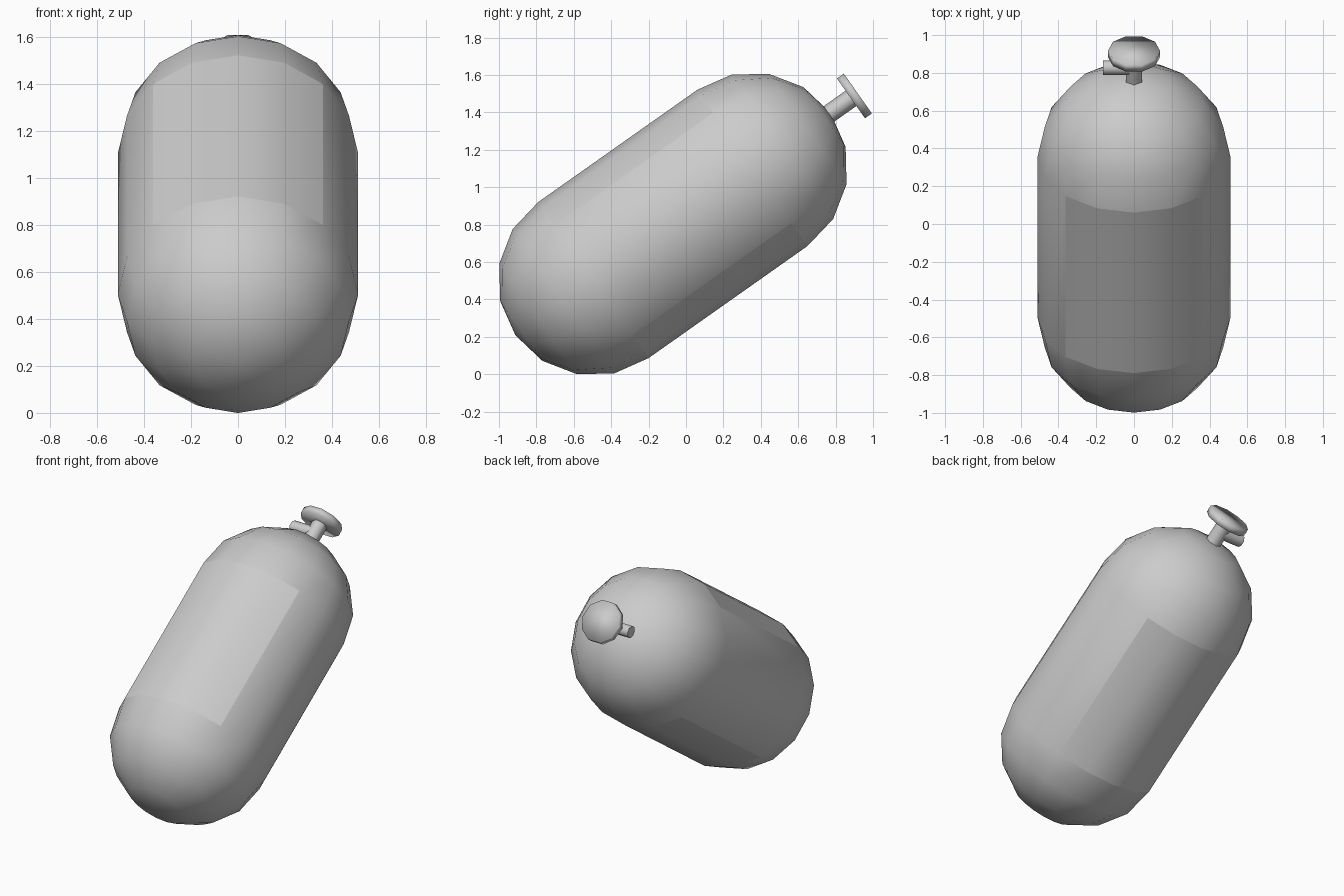
import bpy, bmesh, math
from mathutils import Matrix, Vector

if "Cube" in bpy.data.objects:
    bpy.data.objects.remove(bpy.data.objects["Cube"])

R, H = 0.511, 0.52            # tank radius, half length of straight section
# Local z is the tank axis, tilted back-upwards; local -y is the upper side
TILT = Matrix.Translation((0, -0.07, 0.803)) @ Matrix.Rotation(math.radians(-54.8), 4, 'X')

grey = bpy.data.materials.new("grey metal")
grey.diffuse_color = (0.6, 0.6, 0.6, 1)
grey.use_nodes = True
grey.node_tree.nodes["Principled BSDF"].inputs["Base Color"].default_value = grey.diffuse_color


def lathe(bm, profile, sides, start=0.0):
    """Revolve (radius, height) points around local z, closing ends of zero radius."""
    rings = []
    for r, z in profile:
        n = sides if r > 1e-5 else 1
        rings.append([bm.verts.new((r * math.cos(start + math.tau * k / sides),
                                    r * math.sin(start + math.tau * k / sides), z))
                      for k in range(n)])
    for lo, hi in zip(rings, rings[1:]):
        for k in range(sides):
            j = (k + 1) % sides
            loop = [lo[k % len(lo)], lo[j % len(lo)], hi[j % len(hi)], hi[k % len(hi)]]
            bm.faces.new(list(dict.fromkeys(loop)))
    for ring, flip in ((rings[0], True), (rings[-1], False)):
        if len(ring) > 1:
            bm.faces.new(ring[::-1] if flip else ring)


def finish(bm, name, smooth=True):
    loose = [v for v in bm.verts if not v.link_faces]
    bmesh.ops.delete(bm, geom=loose, context='VERTS')
    bm.transform(TILT)
    mesh = bpy.data.meshes.new(name)
    for f in bm.faces:
        f.smooth = smooth
    bm.to_mesh(mesh)
    bm.free()
    mesh.materials.append(grey)
    ob = bpy.data.objects.new(name, mesh)
    bpy.context.collection.objects.link(ob)
    return ob


# Tank: capsule, split into shell and two curved panels
angles = [math.pi / 2 * i / 4 for i in range(5)]
upper = [(R * math.cos(a), H + R * math.sin(a)) for a in angles]
capsule = [(r, -z) for r, z in reversed(upper)] + upper


def panel_side(face):
    c = face.calc_center_median()
    if abs(c.z) < 0.01 and abs(c.x) < abs(c.y):
        return -1 if c.y < 0 else 1
    return 0


for name, side in (("tank_shell", 0), ("upper_panel", -1), ("lower_panel", 1)):
    bm = bmesh.new()
    lathe(bm, capsule, 16)
    drop = [f for f in bm.faces if panel_side(f) != side]
    bmesh.ops.delete(bm, geom=drop, context='FACES')
    finish(bm, name)


def shade_by_angle(ob):
    bpy.ops.object.select_all(action='DESELECT')
    ob.select_set(True)
    bpy.context.view_layer.objects.active = ob
    bpy.ops.object.shade_smooth_by_angle(angle=math.radians(65))


# Valve stem
bm = bmesh.new()
lathe(bm, [(0.05, 0.99), (0.05, 1.17)], 6, math.pi / 2)
shade_by_angle(finish(bm, "valve_stem"))

# Side outlet, pointing to -x
bm = bmesh.new()
lathe(bm, [(0.04, 0.0), (0.04, 0.165)], 8, math.pi / 8)
bm.transform(Matrix.Translation((0, 0, 1.098)) @ Matrix.Rotation(-math.pi / 2, 4, 'Y'))
shade_by_angle(finish(bm, "side_outlet"))

# Hand wheel, softly shaded disc
bm = bmesh.new()
lathe(bm, [(0.137, 1.165), (0.137, 1.21)], 10)
finish(bm, "hand_wheel")
